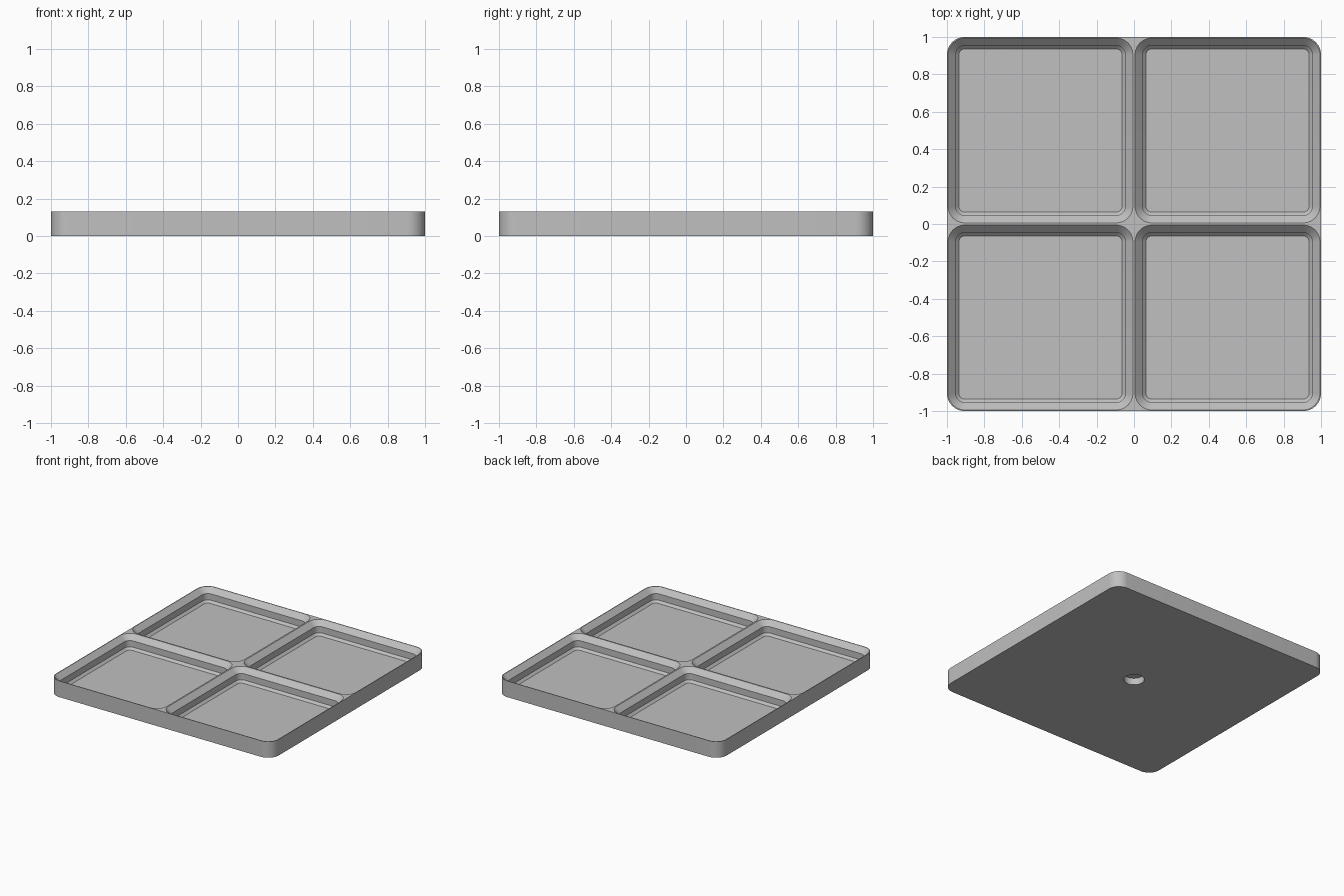
import bpy, bmesh, math

if "Cube" in bpy.data.objects:
    bpy.data.objects.remove(bpy.data.objects["Cube"])

grey = bpy.data.materials.new("mid_grey")
grey.diffuse_color = (0.527, 0.527, 0.527, 1)
grey.use_nodes = True
grey.node_tree.nodes["Principled BSDF"].inputs["Base Color"].default_value = grey.diffuse_color

CORNER = 0.095   # corner radius of one cell
HEIGHT = 0.131


def ring(cx, cy, half, radius, steps=12):
    """Outline of a rounded square."""
    pts = []
    c = half - radius
    for k, (sx, sy) in enumerate([(1, 1), (-1, 1), (-1, -1), (1, -1)]):
        for i in range(steps + 1):
            a = math.pi / 2 * (k + i / steps)
            pts.append((cx + sx * c + radius * math.cos(a),
                        cy + sy * c + radius * math.sin(a)))
    return pts


def loft(name, sections):
    """Closed solid through stacked (outline, z) sections, bottom to top."""
    bm = bmesh.new()
    rows = [[bm.verts.new((x, y, z)) for x, y in pts] for pts, z in sections]
    bm.faces.new(rows[0][::-1])
    bm.faces.new(rows[-1])
    n = len(rows[0])
    for lo, hi in zip(rows, rows[1:]):
        for i in range(n):
            j = (i + 1) % n
            bm.faces.new((lo[i], lo[j], hi[j], hi[i]))
    mesh = bpy.data.meshes.new(name)
    bm.to_mesh(mesh)
    bm.free()
    mesh.materials.append(grey)
    obj = bpy.data.objects.new(name, mesh)
    bpy.context.collection.objects.link(obj)
    return obj


# Solid base plate
plate = loft("base_plate", [(ring(0, 0, 1, CORNER), 0), (ring(0, 0, 1, CORNER), HEIGHT)])

# Stepped pocket profile: inset from the cell edge, height
profile = [(0.064, 0.022), (0.046, 0.040), (0.046, 0.091), (0.006, HEIGHT), (0.006, 0.2)]
cutters = []
for x in (-0.5, 0.5):
    for y in (-0.5, 0.5):
        cutters.append(loft("pocket_cutter", [
            (ring(x, y, 0.5 - inset, CORNER - inset), z) for inset, z in profile]))

# Blind round hole under the centre
hole = ring(0, 0, 0.076, 0.0759, 8)
cutters.append(loft("hole_cutter", [(hole, -0.05), (hole, 0.055)]))

for cutter in cutters:
    cutter.hide_render = True
    mod = plate.modifiers.new("cut", 'BOOLEAN')
    mod.operation = 'DIFFERENCE'
    mod.solver = 'EXACT'
    mod.object = cutter

# Apply the cuts, remove the cutters, smooth the rounded corners
bpy.context.view_layer.objects.active = plate
plate.select_set(True)
for mod in list(plate.modifiers):
    bpy.ops.object.modifier_apply(modifier=mod.name)
for cutter in cutters:
    bpy.data.objects.remove(cutter)
bpy.ops.object.shade_smooth_by_angle(angle=math.radians(30))
